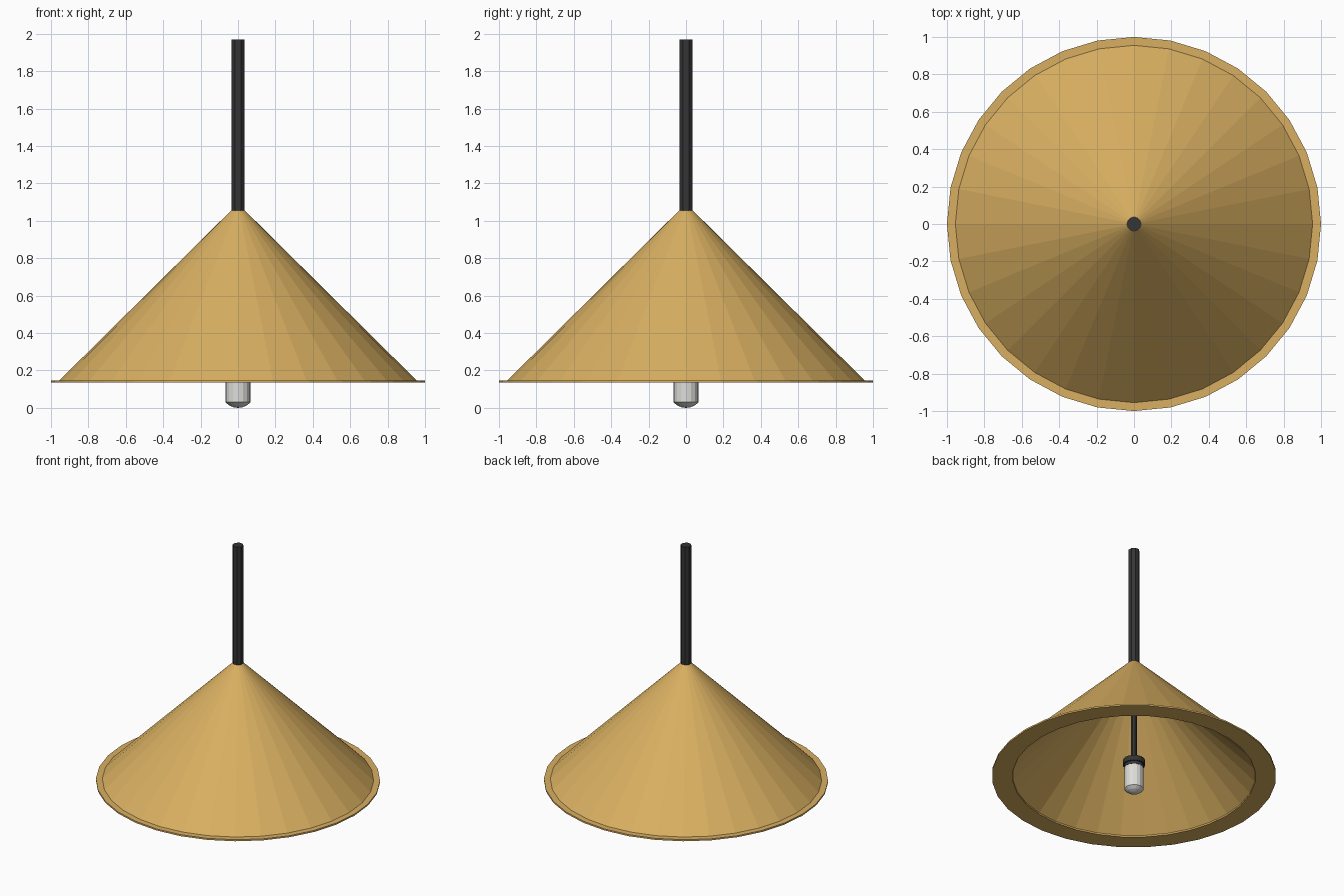
import bpy
import bmesh
import math

cube = bpy.data.objects.get("Cube")
if cube:
    bpy.data.objects.remove(cube)


def material(name, colour):
    mat = bpy.data.materials.new(name)
    mat.use_nodes = True
    rgba = (*colour, 1.0)
    mat.diffuse_color = rgba
    mat.node_tree.nodes["Principled BSDF"].inputs["Base Color"].default_value = rgba
    return mat


brass = material("brass", (0.69, 0.43, 0.12))
black = material("black metal", (0.035, 0.035, 0.035))
glass = material("bulb white", (0.72, 0.72, 0.70))


def lathe(name, profile, sides, mat, turn=0.0, closed=False):
    """Revolve (radius, z) points about z; a zero radius makes a pole."""
    bm = bmesh.new()
    rings = []
    for r, z in profile:
        if r == 0:
            rings.append([bm.verts.new((0, 0, z))] * sides)
        else:
            angles = [turn + math.tau * i / sides for i in range(sides)]
            rings.append([bm.verts.new((r * math.cos(a), r * math.sin(a), z))
                          for a in angles])
    pairs = list(zip(rings, rings[1:]))
    if closed:
        pairs.append((rings[-1], rings[0]))
    for low, high in pairs:
        for i in range(sides):
            j = (i + 1) % sides
            corners = dict.fromkeys((low[i], low[j], high[j], high[i]))
            bm.faces.new(list(corners))
    bmesh.ops.recalc_face_normals(bm, faces=bm.faces)
    mesh = bpy.data.meshes.new(name)
    bm.to_mesh(mesh)
    bm.free()
    mesh.materials.append(mat)
    obj = bpy.data.objects.new(name, mesh)
    bpy.context.collection.objects.link(obj)
    return obj


def cylinder(name, r, bottom, top, sides, mat, turn=0.0):
    return lathe(name, [(0, bottom), (r, bottom), (r, top), (0, top)],
                 sides, mat, turn)


# Hollow conical shade with a flat rim
lathe("shade", [(0.855, 0.135), (1.0, 0.135), (1.0, 0.147), (0.955, 0.147),
                (0.037, 1.055), (0.015, 1.055), (0.015, 0.98), (0.855, 0.147)],
      32, brass, closed=True)

# Hanging rod above and thin stem inside the shade
eighth = math.pi / 8
cylinder("hanging_rod", 0.039, 1.05, 1.97, 8, black, eighth)
cylinder("inner_stem", 0.021, 0.25, 1.05, 8, black, eighth)

# Lamp holder
cylinder("socket_collar", 0.078, 0.225, 0.265, 16, black)
cylinder("socket_base", 0.069, 0.2, 0.23, 16, black)

# Bulb with a rounded end
lathe("bulb", [(0, 0.0), (0.02, 0.002), (0.045, 0.012), (0.068, 0.03),
               (0.068, 0.205), (0, 0.205)], 16, glass)
